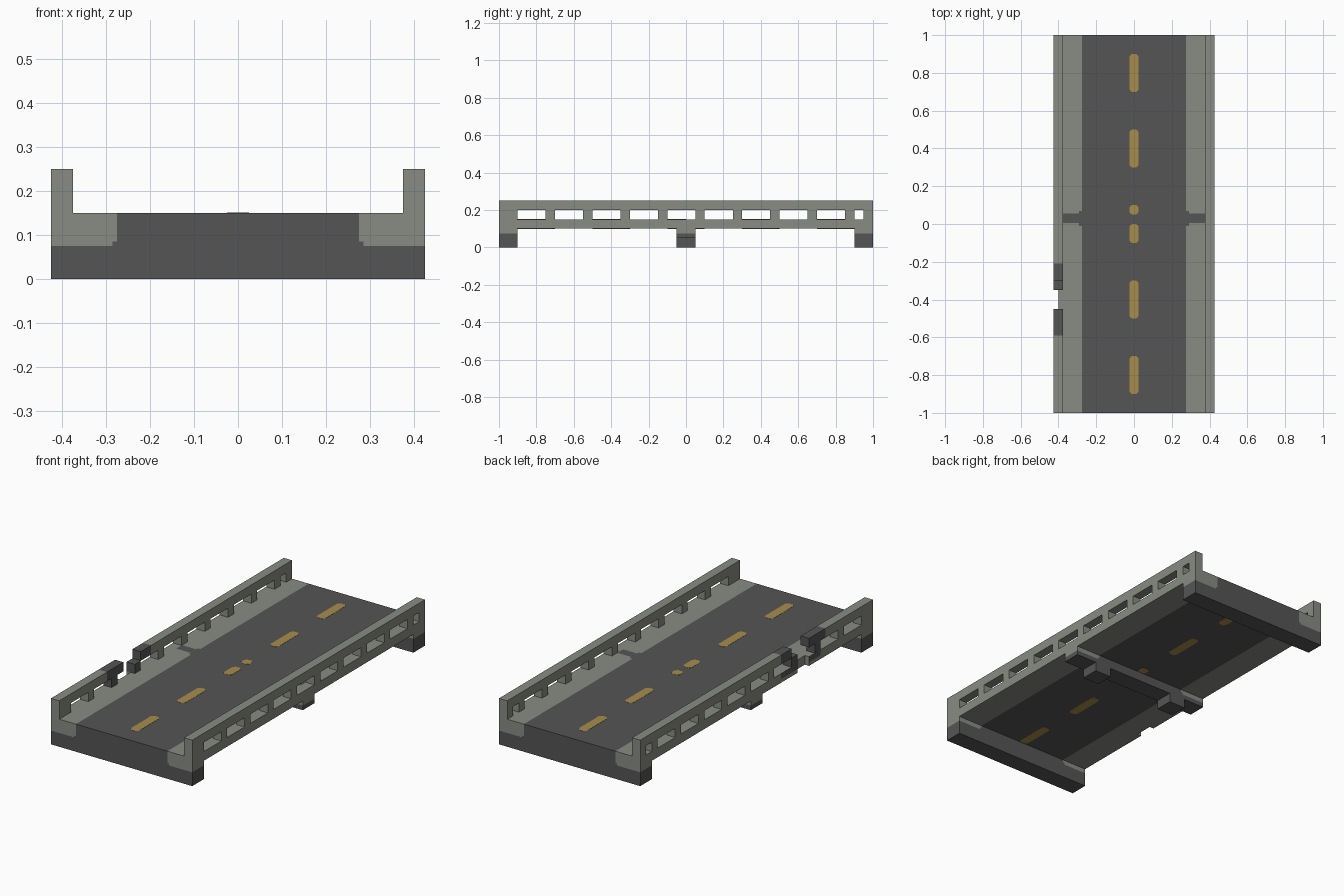
import bpy, bmesh
from mathutils import Vector

cube = bpy.data.objects.get("Cube")
if cube:
    bpy.data.objects.remove(cube, do_unlink=True)


def material(name, rgb):
    m = bpy.data.materials.new(name)
    m.use_nodes = True
    m.diffuse_color = (*rgb, 1)
    m.node_tree.nodes["Principled BSDF"].inputs["Base Color"].default_value = (*rgb, 1)
    return m


CONCRETE, ASPHALT, PAINT = 0, 1, 2
MATERIALS = [material("concrete_grey", (0.25, 0.26, 0.23)),
             material("asphalt_dark", (0.091, 0.091, 0.091)),
             material("line_yellow", (0.39, 0.27, 0.075))]


def finish(name, bm):
    bmesh.ops.remove_doubles(bm, verts=bm.verts, dist=1e-5)
    bmesh.ops.recalc_face_normals(bm, faces=bm.faces)
    mesh = bpy.data.meshes.new(name)
    bm.to_mesh(mesh)
    bm.free()
    for m in MATERIALS:
        mesh.materials.append(m)
    obj = bpy.data.objects.new(name, mesh)
    bpy.context.collection.objects.link(obj)
    return obj


def block_part(name, xs, ys, zs, solid, colour):
    """Outer skin of the solid cells of a box grid, coloured by a rule."""
    cuts = [sorted(set(round(v, 4) for v in c)) for c in (xs, ys, zs)]
    size = [len(c) - 1 for c in cuts]

    def mid(cell):
        return Vector([(c[i] + c[i + 1]) / 2 for c, i in zip(cuts, cell)])

    def filled(cell):
        return all(0 <= i < n for i, n in zip(cell, size)) and solid(mid(cell))

    bm = bmesh.new()
    cells = [(i, j, k) for i in range(size[0]) for j in range(size[1]) for k in range(size[2])]
    for cell in filter(filled, cells):
        for axis in range(3):
            for step in (0, 1):
                beside = list(cell)
                beside[axis] += 2 * step - 1
                if filled(beside):
                    continue
                u, v = (axis + 1) % 3, (axis + 2) % 3
                corners = []
                for a, b in ((0, 0), (1, 0), (1, 1), (0, 1)):
                    index = list(cell)
                    index[axis] += step
                    index[u] += a
                    index[v] += b
                    corners.append(bm.verts.new([c[i] for c, i in zip(cuts, index)]))
                face = bm.faces.new(corners)
                normal = Vector((0, 0, 0))
                normal[axis] = 2 * step - 1
                face.material_index = colour(mid(cell), normal)
    return finish(name, bm)


def both(*values):
    return [s * v for v in values for s in (-1, 1)]


WALL_IN, WALL_OUT, KERB = 0.375, 0.425, 0.275
always = lambda p: True


# Road deck with sidewalks and a dark joint across them
def deck_colour(p, n):
    x = abs(p.x)
    if x < KERB:
        return ASPHALT
    in_joint = abs(p.y - 0.03) < (0.04 if x < 0.29 else 0.025)
    return ASPHALT if in_joint and n.z > 0 else CONCRETE


block_part("road_deck", both(WALL_IN, 0.29, KERB), [-1, -0.01, 0.005, 0.055, 0.07, 1],
           [0.1, 0.15], always, deck_colour)


# Abutments at both ends, stained dark low down
def base_colour(p, n):
    edge = KERB if p.z > 0.085 else 0.285
    return CONCRETE if abs(p.x) > edge and p.z > 0.075 else ASPHALT


for name, y in (("front_abutment", -0.95), ("back_abutment", 0.95)):
    block_part(name, both(WALL_OUT, 0.285, KERB), [y - 0.05, y + 0.05],
               [0, 0.075, 0.085, 0.1], always, base_colour)

# Middle pier: a cross beam on two short stubs
block_part("middle_pier", both(WALL_OUT, 0.3, 0.285, KERB, 0.2), [-0.05, 0.05],
           [0, 0.05, 0.075, 0.085, 0.1],
           lambda p: p.z > 0.05 or 0.2 < abs(p.x) < 0.3, base_colour)

# Side walls with a row of openings, the right one broken
openings = [(-0.9 + 0.2 * i, min(-0.75 + 0.2 * i, 0.95)) for i in range(10)]
opening_cuts = [y for pair in openings for y in pair]


def wall_solid(p):
    in_opening = any(a < p.y < b for a, b in openings)
    return not (in_opening and 0.15 < p.z < 0.2)


def broken_solid(p):
    if -0.45 < p.y < -0.3 and p.z > 0.2:
        return False
    notch = -0.45 < p.y < -0.35 and p.x < -0.4
    return wall_solid(p) and not notch


def broken_colour(p, n):
    dy = abs(p.y + 0.4)
    if p.z > 0.15:
        return ASPHALT if dy < 0.19 else CONCRETE
    outside = n.x < 0 and p.x < -0.4
    return ASPHALT if outside and p.z > 0.12 and 0.05 < dy < 0.15 else CONCRETE


block_part("left_wall", [WALL_IN, WALL_OUT], [-1, 1] + opening_cuts,
           [0.1, 0.15, 0.2, 0.25], wall_solid, lambda p, n: CONCRETE)
block_part("right_wall", [-WALL_OUT, -0.4, -WALL_IN], [-1, 1, -0.59, -0.45, -0.21] + opening_cuts,
           [0.1, 0.12, 0.15, 0.2, 0.25], broken_solid, broken_colour)


# Lane dashes with clipped corners, on the road and its underside
def lane_dash(name, y0, y1, z):
    bm = bmesh.new()
    w, c = 0.025, 0.013
    outline = [(-w, y0 + c), (-w + c, y0), (w - c, y0), (w, y0 + c),
               (w, y1 - c), (w - c, y1), (-w + c, y1), (-w, y1 - c)]
    face = bm.faces.new([bm.verts.new((x, y, z - 0.001)) for x, y in outline])
    top = bmesh.ops.extrude_face_region(bm, geom=[face])["geom"]
    bmesh.ops.translate(bm, vec=(0, 0, 0.002),
                        verts=[v for v in top if isinstance(v, bmesh.types.BMVert)])
    for f in bm.faces:
        f.material_index = PAINT
    finish(name, bm)


dashes = [(-0.9, -0.7), (-0.5, -0.3), (-0.1, 0.0), (0.05, 0.1), (0.3, 0.5), (0.7, 0.9)]
for i, (y0, y1) in enumerate(dashes):
    lane_dash(f"lane_dash_{i + 1}", y0, y1, 0.15)
    lane_dash(f"underside_dash_{i + 1}", y0, y1, 0.1)
